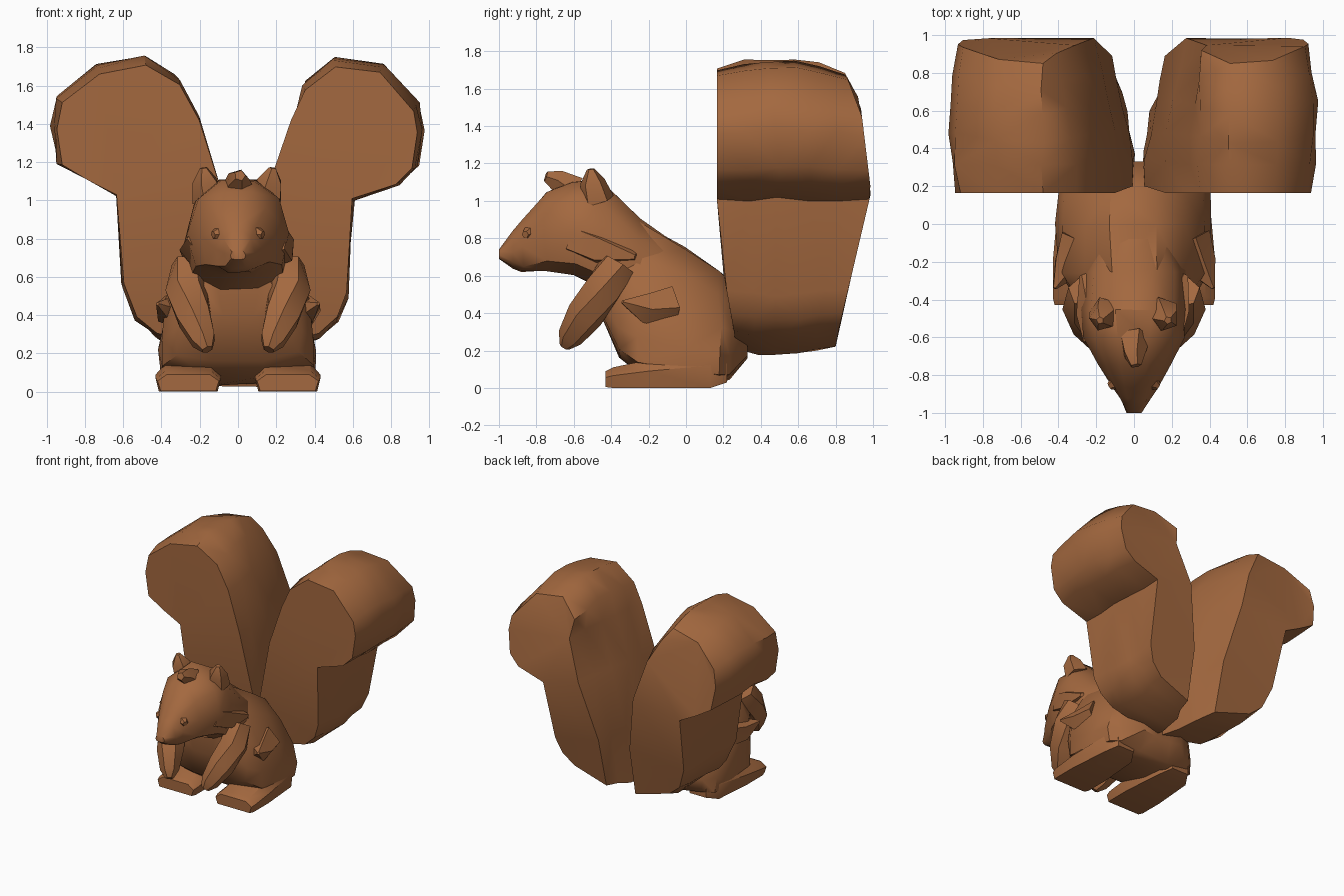
import bpy, bmesh, math, random
from mathutils import Vector

random.seed(4)
if "Cube" in bpy.data.objects:
    bpy.data.objects.remove(bpy.data.objects["Cube"])

fur = bpy.data.materials.new("brown fur")
fur.use_nodes = True
fur.diffuse_color = (0.37, 0.14, 0.05, 1)
fur.node_tree.nodes["Principled BSDF"].inputs["Base Color"].default_value = fur.diffuse_color


def skin(name, rings, rough=0.0, angle=40):
    """Bridge matching rings of points, cap both ends; roughen the inner rings."""
    bm = bmesh.new()
    loops = []
    for i, ring in enumerate(rings):
        r = rough if 0 < i < len(rings) - 1 else 0
        loops.append([bm.verts.new(Vector(p) + Vector([random.uniform(-r, r) for _ in range(3)]))
                      for p in ring])
    n = len(loops[0])
    for a, b in zip(loops, loops[1:]):
        for i in range(n):
            j = (i + 1) % n
            bm.faces.new((a[i], a[j], b[j], b[i]))
    bm.faces.new(loops[0])
    bm.faces.new(loops[-1])
    bm.normal_update()
    bmesh.ops.triangulate(bm, faces=bm.faces[:])
    bmesh.ops.recalc_face_normals(bm, faces=bm.faces[:])
    mesh = bpy.data.meshes.new(name)
    bm.to_mesh(mesh)
    bm.free()
    mesh.materials.append(fur)
    ob = bpy.data.objects.new(name, mesh)
    bpy.context.collection.objects.link(ob)
    bpy.ops.object.select_all(action='DESELECT')
    ob.select_set(True)
    bpy.context.view_layer.objects.active = ob
    bpy.ops.object.shade_smooth_by_angle(angle=math.radians(angle))


def loft(name, half, stations, cx=0, rough=0.0):
    """Sweep a mirrored section along y; stations are (y, half width, low z, high z)."""
    section = half + [(-x, z) for x, z in reversed(half)]
    skin(name, [[(cx + x * w, y, lo + z * (hi - lo)) for x, z in section]
                for y, w, lo, hi in stations], rough)


def limb(name, points, sides=6):
    """Tapered faceted tube; points are (x, y, z, radius)."""
    path = [Vector(p[:3]) for p in points]
    rings = []
    for i, p in enumerate(points):
        d = path[min(i + 1, len(path) - 1)] - path[max(i - 1, 0)]
        q = d.to_track_quat('Z', 'Y')
        rings.append([path[i] + q @ Vector((math.cos(t) * p[3], math.sin(t) * p[3], 0))
                      for t in (math.tau * k / sides for k in range(sides))])
    skin(name, rings)


def lerp_z(z, table):
    for (z0, v0), (z1, v1) in zip(table, table[1:]):
        if z <= z1:
            return v0 + (v1 - v0) * max(0, (z - z0) / (z1 - z0))
    return table[-1][1]


# Two deep, club-shaped tails whose inner sides part towards the back
def tail(name, side, outline):
    front = [(0.2, 0.27), (0.6, 0.2), (1.0, 0.165)]
    back = [(0.2, 0.8), (1.05, 0.99), (1.6, 0.93), (1.75, 0.85)]
    rings = []
    for t, grow in ((0, 0.93), (0.2, 0.98), (0.4, 1), (0.6, 0.99), (0.8, 0.96), (1, 0.9)):
        ring = []
        for x, z in outline:
            s = grow if z > 1.05 else (1 + grow) / 2
            part = 0.1 * t if x < 0.3 else 0
            ring.append((side * (0.5 + (x - 0.5) * s + part),
                         lerp_z(z, front) * (1 - t) + lerp_z(z, back) * t,
                         1 + (z - 1) * s))
        rings.append(ring)
    skin(name, rings, 0.012, 45)


tail("left_tail", 1, [(0.03, 0.18), (0.04, 0.6), (0.14, 1.1), (0.26, 1.45), (0.34, 1.62),
                      (0.51, 1.75), (0.76, 1.72), (0.95, 1.5), (0.97, 1.38), (0.94, 1.18),
                      (0.85, 1.09), (0.6, 1.01), (0.57, 0.5), (0.52, 0.37), (0.42, 0.28)])
tail("right_tail", -1, [(-0.02, 0.18), (-0.01, 0.6), (0.07, 1.1), (0.18, 1.45), (0.29, 1.65),
                        (0.48, 1.76), (0.74, 1.71), (0.95, 1.55), (0.98, 1.4), (0.95, 1.2),
                        (0.8, 1.11), (0.64, 1.03), (0.6, 0.55), (0.53, 0.37), (0.42, 0.28)])

# Torso: broad at the haunches, narrow along the spine
loft("torso", [(0.3, 1), (0.64, 0.78), (0.93, 0.5), (1, 0.25), (0.97, 0.06), (0.4, 0)],
     [(-0.46, 0.2, 0.4, 0.7), (-0.36, 0.33, 0.16, 0.84), (-0.26, 0.4, 0.08, 0.88),
      (0, 0.41, 0.04, 0.75), (0.18, 0.4, 0.03, 0.63), (0.24, 0.32, 0.05, 0.57),
      (0.33, 0.18, 0.16, 0.4)], rough=0.01)

# Head and neck running to a pointed muzzle
loft("head", [(0.35, 1), (0.8, 0.8), (1, 0.45), (0.85, 0.12), (0.35, 0)],
     [(-1, 0.04, 0.69, 0.74), (-0.93, 0.08, 0.645, 0.83), (-0.87, 0.12, 0.62, 0.91),
      (-0.75, 0.19, 0.62, 1.05), (-0.6, 0.26, 0.6, 1.1), (-0.45, 0.28, 0.54, 1.1),
      (-0.25, 0.27, 0.45, 0.9), (-0.08, 0.2, 0.4, 0.79)], rough=0.01)

# Small tuft on the brow
limb("brow_tuft", [(0, -0.6, 1.05, 0.09), (0, -0.69, 1.11, 0.06), (0.01, -0.75, 1.13, 0.03)], 5)

for side, s in (("left", 1), ("right", -1)):
    # Long flat feet under the haunches
    loft(side + "_foot", [(0.7, 1), (1, 0.6), (0.9, 0), (0.3, 0)],
         [(-0.43, 0.16, 0.005, 0.09), (-0.39, 0.17, 0, 0.11), (-0.2, 0.17, 0, 0.15),
          (0.13, 0.14, 0, 0.2), (0.22, 0.08, 0.03, 0.2)], cx=s * 0.26)
    # Arms reaching down and inward in front of the chest
    limb(side + "_arm", [(s * 0.25, -0.36, 0.66, 0.1), (s * 0.27, -0.44, 0.53, 0.11),
                         (s * 0.23, -0.54, 0.39, 0.1), (s * 0.18, -0.62, 0.27, 0.07),
                         (s * 0.16, -0.65, 0.22, 0.03)])
    # Ears
    limb(side + "_ear", [(s * 0.15, -0.47, 1.0, 0.09), (s * 0.17, -0.5, 1.1, 0.07),
                         (s * 0.18, -0.51, 1.17, 0.02)], 5)
    # Shaggy cheek and hip fur
    limb(side + "_cheek_fur", [(s * 0.17, -0.6, 0.8, 0.1), (s * 0.21, -0.45, 0.74, 0.1),
                               (s * 0.27, -0.27, 0.7, 0.02)], 5)
    limb(side + "_hip_fur", [(s * 0.29, -0.08, 0.43, 0.12), (s * 0.35, -0.22, 0.42, 0.09),
                             (s * 0.42, -0.34, 0.46, 0.01)], 5)
    # Eye bumps
    limb(side + "_eye", [(s * 0.08, -0.83, 0.83, 0.05), (s * 0.13, -0.86, 0.82, 0.02)])
